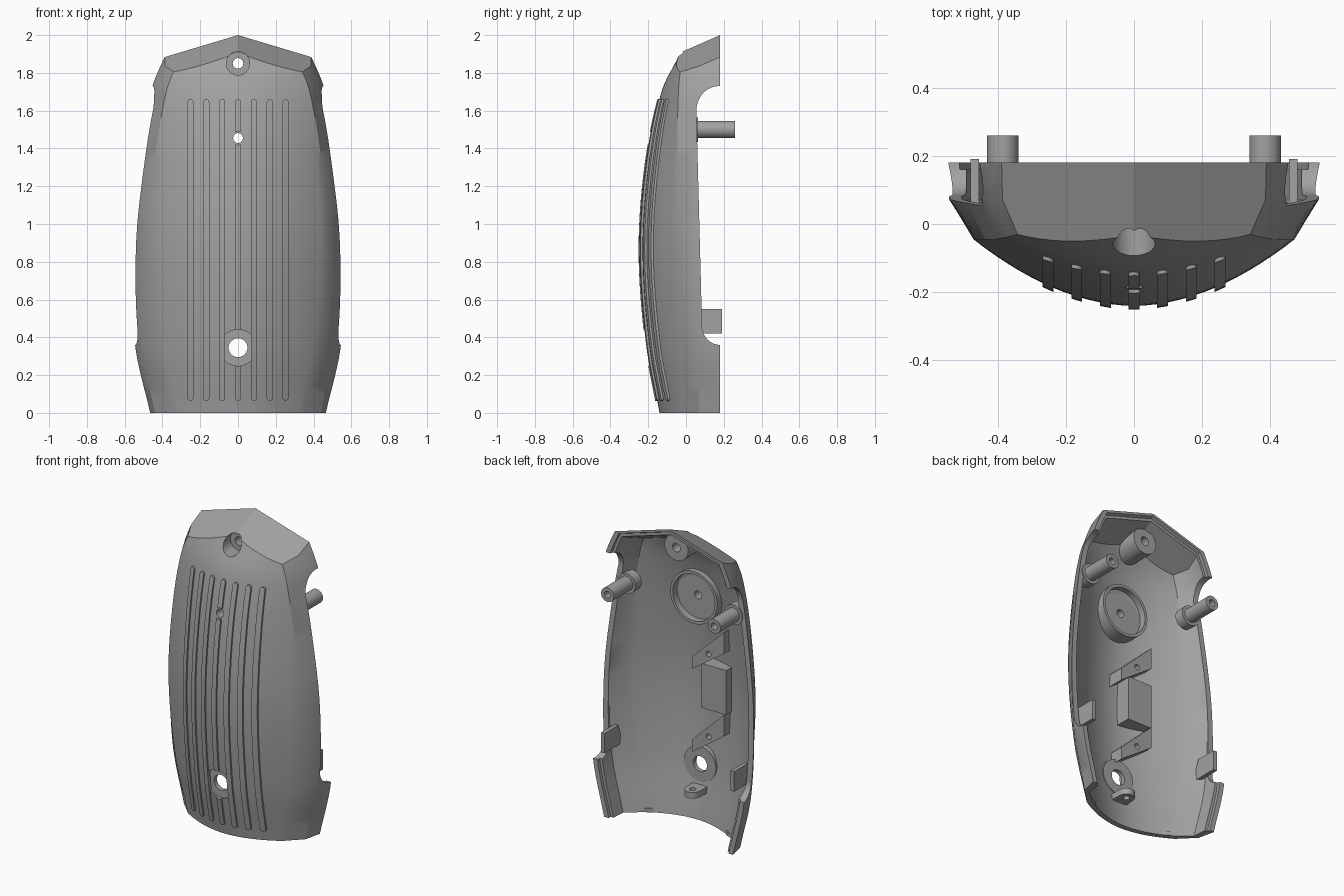
import bpy, bmesh
from math import sin, cos, pi, radians
from mathutils import Vector

if "Cube" in bpy.data.objects:
    bpy.data.objects.remove(bpy.data.objects["Cube"])

grey = bpy.data.materials.new("plain_grey")
grey.use_nodes = True
grey.diffuse_color = (0.36, 0.36, 0.36, 1)
grey.node_tree.nodes["Principled BSDF"].inputs["Base Color"].default_value = (0.36, 0.36, 0.36, 1)

# Section controls along the height
Z = [0, 0.36, 0.85, 1.3, 1.7, 1.88, 2.05]
WIDTH = [0.465, 0.545, 0.565, 0.527, 0.462, 0.39, 0.3]
KNEE_X = [0.34, 0.425, 0.47, 0.445, 0.38, 0.31, 0.25]
KNEE_Y = [-0.03, -0.04, -0.045, -0.045, -0.04, -0.015, 0.06]
FRONT = [-0.14, -0.205, -0.24, -0.21, -0.13, -0.045, 0.04]


def smooth_value(vals, z):
    z = min(max(z, Z[0]), Z[-1])
    i = max(j for j in range(len(Z) - 1) if Z[j] <= z)

    def slope(j):
        a, b = max(j - 1, 0), min(j + 1, len(Z) - 1)
        return (vals[b] - vals[a]) / (Z[b] - Z[a])
    h = Z[i + 1] - Z[i]
    t = (z - Z[i]) / h
    return ((2*t**3 - 3*t*t + 1) * vals[i] + (t**3 - 2*t*t + t) * h * slope(i)
            + (3*t*t - 2*t**3) * vals[i + 1] + (t**3 - t*t) * h * slope(i + 1))


def finish(bm, name):
    bmesh.ops.recalc_face_normals(bm, faces=bm.faces)
    mesh = bpy.data.meshes.new(name)
    bm.to_mesh(mesh)
    bm.free()
    ob = bpy.data.objects.new(name, mesh)
    bpy.context.collection.objects.link(ob)
    mesh.materials.append(grey)
    return ob


def slice_off(bm, co, no):
    geom = bm.verts[:] + bm.edges[:] + bm.faces[:]
    cut = bmesh.ops.bisect_plane(bm, geom=geom, plane_co=co, plane_no=no, clear_outer=True)
    edges = [e for e in cut["geom_cut"] if isinstance(e, bmesh.types.BMEdge)]
    bmesh.ops.holes_fill(bm, edges=edges, sides=0)


def body(name, inset=0.0, rear=0.18, low=0.0, behind=None):
    """Solid lofted case shape, roofed by two sloping planes."""
    bm = bmesh.new()
    rows, steps, levels = [], 14, 44
    for r in range(levels + 1):
        z = low + (2.05 - low) * r / levels
        w, k = smooth_value(WIDTH, z) - inset, smooth_value(KNEE_X, z) - inset
        ky, f = smooth_value(KNEE_Y, z) + inset * 0.5, smooth_value(FRONT, z) + inset
        half = [(w, rear), (w - 0.025, 0.07)]
        half += [(k * i / steps, f + (ky - f) * (i / steps) ** 1.9) for i in range(steps, 0, -1)]
        ring = half + [(0, f)] + [(-x, y) for x, y in reversed(half)]
        rows.append([bm.verts.new((x, y, z)) for x, y in ring])
    n = len(rows[0])
    for a, b in zip(rows, rows[1:]):
        for i in range(n):
            j = (i + 1) % n
            bm.faces.new((a[i], a[j], b[j], b[i]))
    bm.faces.new(rows[0])
    bm.faces.new(rows[-1])
    bmesh.ops.recalc_face_normals(bm, faces=bm.faces)
    for s in (-1, 1):
        slice_off(bm, Vector((0, 0.18, 2.0 - inset)), Vector((0.3 * s, -0.44, 1)))
    if behind is not None:
        slice_off(bm, Vector((0, behind, 0)), Vector((0, -1, 0)))
    return finish(bm, name)


def prism(name, pts, axis, lo, hi):
    """Extrude a flat outline along one axis."""
    place = {"x": lambda a, b, d: (d, a, b), "y": lambda a, b, d: (a, d, b),
             "z": lambda a, b, d: (a, b, d)}[axis]
    bm = bmesh.new()
    ends = [[bm.verts.new(place(a, b, d)) for a, b in pts] for d in (lo, hi)]
    n = len(pts)
    for e in ends:
        bm.faces.new(e)
    for i in range(n):
        j = (i + 1) % n
        bm.faces.new((ends[0][i], ends[0][j], ends[1][j], ends[1][i]))
    return finish(bm, name)


def arc(cx, cy, rx, ry, a0, a1, n):
    angles = [radians(a0 + (a1 - a0) * i / n) for i in range(n + 1)]
    return [(cx + rx * cos(a), cy + ry * sin(a)) for a in angles]


def rod(name, x, z, r, lo, hi):
    return prism(name, arc(x, z, r, r, 0, 360, 40)[:-1], "y", lo, hi)


def rect(a0, a1, b0, b1):
    return [(a0, b0), (a1, b0), (a1, b1), (a0, b1)]


def boolean(ob, tool, mode="DIFFERENCE", keep=False):
    mod = ob.modifiers.new("cut", "BOOLEAN")
    mod.operation, mod.solver, mod.object = mode, "EXACT", tool
    bpy.context.view_layer.objects.active = ob
    bpy.ops.object.modifier_apply(modifier=mod.name)
    if not keep:
        bpy.data.objects.remove(tool)
    return ob


# Hollow shell with a stepped rim and side cutouts
shell = body("shell")
boolean(shell, body("void", 0.035, 0.4, -0.1))
boolean(shell, body("rim_step", 0.016, 0.4, -0.1, behind=0.16))
opening = ([(0.6, 1.73)] + arc(0.175, 1.6, 0.12, 0.13, 90, 180, 12)
           + arc(0.18, 0.46, 0.095, 0.1, 180, 270, 12) + [(0.6, 0.36)])
boolean(shell, prism("side_opening", opening, "x", -1, 1))

limit = body("limit", 0.008, 0.5)
limit.hide_render = True
parts = [shell]


def fitting(ob):
    parts.append(boolean(ob, limit, "INTERSECT", keep=True))
    return ob


# Screw bosses and the round holder inside the front
top_boss = fitting(rod("top_boss", 0, 1.85, 0.085, -0.2, 0.1))
low_boss = fitting(rod("lower_boss", 0, 0.345, 0.115, -0.3, -0.145))
holder = fitting(rod("round_holder", 0, 1.455, 0.17, -0.3, -0.08))
boolean(holder, rod("pocket", 0, 1.455, 0.152, -0.125, 0.1))

# Raised grip ribs on the front
ribs = []
for i in range(-3, 4):
    x = i * 0.084
    slot = arc(x, 1.645, 0.016, 0.016, 0, 180, 8) + arc(x, 0.08, 0.016, 0.016, 180, 360, 8)
    rib = prism("grip_rib", slot, "y", -0.5, 0.1)
    boolean(rib, body("rib_skin", -0.011))
    bpy.data.objects.remove(rib)
    rib = prism("grip_rib", slot, "y", -0.5, 0.1)
    boolean(rib, body("rib_skin", -0.011), "INTERSECT")
    boolean(rib, body("rib_back", 0.012, 0.4, -0.1))
    ribs.append(rib)
parts += ribs

# Holes and counterbores
for targets, z, r, lo, hi in (
        ((shell, top_boss), 1.85, 0.062, -0.5, 0.01), ((shell, top_boss), 1.85, 0.028, -0.5, 0.4),
        ((shell, low_boss, ribs[3]), 0.345, 0.096, -0.5, -0.175),
        ((shell, low_boss), 0.345, 0.05, -0.5, 0.1),
        ((shell, holder), 1.455, 0.026, -0.5, 0.1), ((ribs[3],), 1.455, 0.036, -0.5, 0.1)):
    for target in targets:
        boolean(target, rod("bore", 0, z, r, lo, hi))

# Paired posts, side plates and corner tabs
for s, side in ((1, "left"), (-1, "right")):
    post = fitting(rod(side + "_post", s * 0.385, 1.5, 0.046, 0.0, 0.26))
    boolean(post, rod("post_bore", s * 0.385, 1.5, 0.022, 0.12, 0.4))
    fitting(rod(side + "_post_collar", s * 0.385, 1.5, 0.065, 0.0, 0.064))
    x0, x1 = sorted((s * 0.455, s * 0.48))
    fitting(prism(side + "_side_plate", [(0.0, 0.42), (0.19, 0.42), (0.19, 0.55), (0.05, 0.55)], "x", x0, x1))
    tab = fitting(prism(side + "_corner_tab", [(s * 0.16, -0.14), (s * 0.28, -0.02), (s * 0.46, 0.04),
                                               (s * 0.46, -0.14)], "z", 0.0, 0.025))
    boolean(tab, prism("tab_hole", arc(s * 0.31, -0.045, 0.018, 0.018, 0, 360, 20)[:-1], "z", -0.1, 0.1))

# Slanted supports and the block between them
for name, dz in (("upper_support", 0), ("lower_support", -0.54)):
    bar = fitting(prism(name, [(0.02, 0.98 + dz), (-0.21, 1.14 + dz), (-0.21, 1.28 + dz), (0.02, 1.06 + dz)],
                        "y", -0.3, -0.09))
    boolean(bar, rod("support_hole", -0.1, 1.11 + dz, 0.018, -0.14, 0.1))
fitting(prism("support_block", rect(-0.22, -0.04, 0.74, 1.03), "y", -0.3, -0.1))

# Central lug near the bottom
lug = fitting(prism("central_lug", [(-0.06, -0.3)] + [(0.06, -0.3)] + arc(0, -0.07, 0.05, 0.05, 0, 180, 16),
                    "z", 0.17, 0.21))
boolean(lug, prism("lug_hole", arc(0, -0.07, 0.02, 0.02, 0, 360, 20)[:-1], "z", 0, 0.4))

bpy.data.objects.remove(limit)
for ob in parts:
    bpy.ops.object.select_all(action="DESELECT")
    ob.select_set(True)
    bpy.context.view_layer.objects.active = ob
    bpy.ops.object.shade_smooth_by_angle(angle=radians(30))
